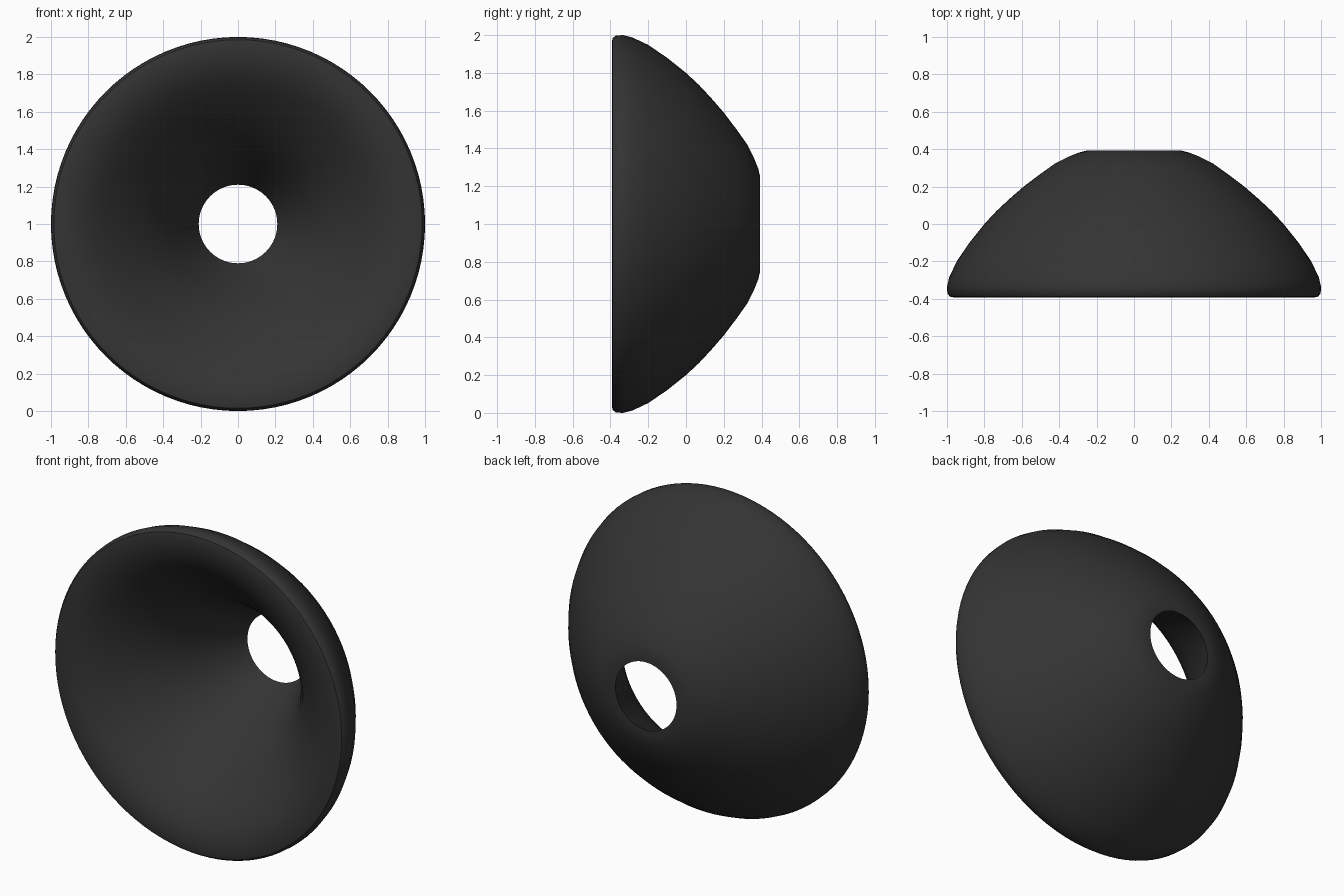
import bpy, bmesh, math

if "Cube" in bpy.data.objects:
    bpy.data.objects.remove(bpy.data.objects["Cube"])

SEGMENTS = 96

# closed cross-section as (radius, y), starting at the sharp hole edge
back = [(0.21, 0.393), (0.25, 0.393)]
outer = [(0.295, 0.382), (0.345, 0.362), (0.42, 0.325), (0.50, 0.268),
         (0.59, 0.20), (0.665, 0.135), (0.735, 0.07), (0.80, 0.0), (0.88, -0.10),
         (0.948, -0.20), (0.988, -0.285), (1.0, -0.335), (0.998, -0.37)]
rim = [(0.985, -0.388), (0.96, -0.393), (0.90, -0.388), (0.84, -0.373)]
inner = [(0.77, -0.335), (0.70, -0.282), (0.635, -0.225), (0.565, -0.157),
         (0.50, -0.085), (0.437, -0.005), (0.385, 0.075), (0.33, 0.17), (0.27, 0.277)]
profile = back + outer + rim + inner

# lathe the section around the y axis
bm = bmesh.new()
rings = []
for i in range(SEGMENTS):
    a = 2 * math.pi * i / SEGMENTS
    rings.append([bm.verts.new((r * math.cos(a), y, 1 + r * math.sin(a)))
                  for r, y in profile])
n = len(profile)
for i in range(SEGMENTS):
    p, q = rings[i], rings[(i + 1) % SEGMENTS]
    for j in range(n):
        k = (j + 1) % n
        bm.faces.new((p[j], p[k], q[k], q[j]))
bmesh.ops.recalc_face_normals(bm, faces=bm.faces)
for f in bm.faces:
    f.smooth = True
# keep the edge of the hole crisp
for e in bm.edges:
    if e.calc_face_angle() > math.radians(40):
        e.smooth = False
mesh = bpy.data.meshes.new("flared_cup")
bm.to_mesh(mesh)
bm.free()

# dark rubber colour
mat = bpy.data.materials.new("dark_grey")
mat.diffuse_color = (0.034, 0.034, 0.034, 1)
mat.use_nodes = True
mat.node_tree.nodes["Principled BSDF"].inputs["Base Color"].default_value = mat.diffuse_color
mesh.materials.append(mat)
cup = bpy.data.objects.new("flared_cup", mesh)
bpy.context.collection.objects.link(cup)
